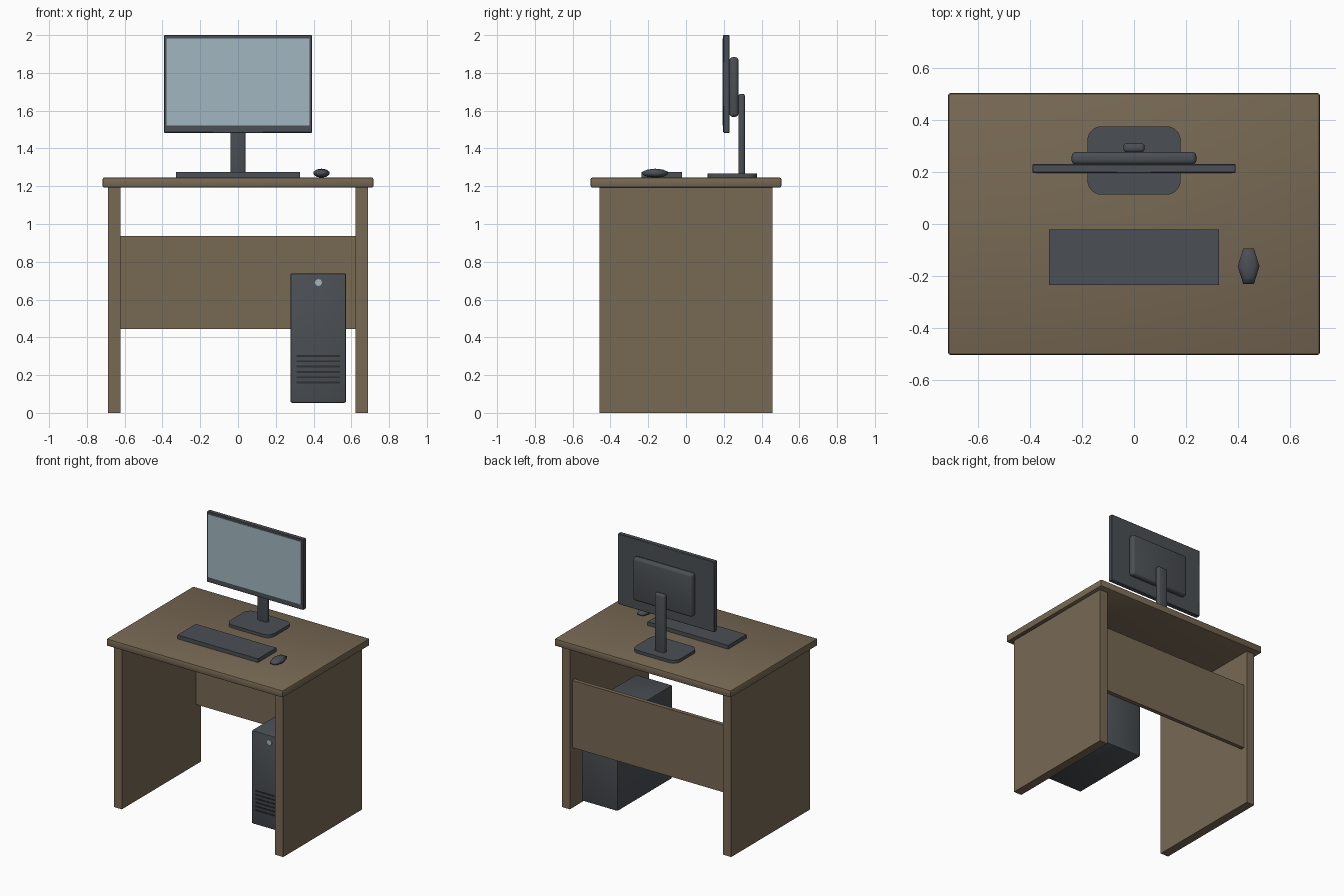
import bpy, bmesh, math
from mathutils import Matrix, Vector

if "Cube" in bpy.data.objects:
    bpy.data.objects.remove(bpy.data.objects["Cube"])


def material(name, rgb):
    m = bpy.data.materials.new(name)
    m.diffuse_color = (*rgb, 1)
    m.use_nodes = True
    m.node_tree.nodes["Principled BSDF"].inputs["Base Color"].default_value = m.diffuse_color
    return m


WOOD = material("brown wood", (0.185, 0.140, 0.088))
DARK = material("charcoal plastic", (0.070, 0.079, 0.089))
GLASS = material("pale blue screen", (0.36, 0.47, 0.53))
BLACK = material("dark vent", (0.025, 0.028, 0.032))


def finish(bm, name, mat, smooth=False):
    bmesh.ops.recalc_face_normals(bm, faces=bm.faces)
    me = bpy.data.meshes.new(name)
    bm.to_mesh(me)
    bm.free()
    me.materials.append(mat)
    ob = bpy.data.objects.new(name, me)
    bpy.context.collection.objects.link(ob)
    if smooth:
        bpy.ops.object.select_all(action='DESELECT')
        ob.select_set(True)
        bpy.context.view_layer.objects.active = ob
        bpy.ops.object.shade_smooth_by_angle(angle=math.radians(40))
    return ob


def box(name, mat, x, y, z, bevel=0, segments=2, axis=None):
    """Box from min/max ranges; bevel all edges, or only those along one axis."""
    bm = bmesh.new()
    size = [r[1] - r[0] for r in (x, y, z)]
    mid = [(r[0] + r[1]) / 2 for r in (x, y, z)]
    bmesh.ops.create_cube(bm, size=1, matrix=Matrix.Translation(mid) @ Matrix.Diagonal((*size, 1)))
    if bevel:
        edges = [e for e in bm.edges if axis is None or
                 abs((e.verts[0].co - e.verts[1].co).normalized()[axis]) > 0.9]
        bmesh.ops.bevel(bm, geom=edges, offset=bevel, segments=segments, profile=0.5,
                        affect='EDGES')
    return finish(bm, name, mat, bool(bevel))


# Desk
box("desk_top", WOOD, (-0.717, 0.717), (-0.505, 0.505), (1.193, 1.246), 0.009)
for side, name in ((-1, "left_side_panel"), (1, "right_side_panel")):
    box(name, WOOD, sorted((side * 0.623, side * 0.688)), (-0.458, 0.458), (0, 1.195))
box("back_panel", WOOD, (-0.625, 0.625), (0.40, 0.43), (0.443, 0.936))

# Monitor
box("monitor_frame", DARK, (-0.392, 0.392), (0.197, 0.231), (1.483, 2.0), 0.003, 1)
box("monitor_screen", GLASS, (-0.378, 0.378), (0.194, 0.199), (1.521, 1.983))
box("monitor_back_housing", DARK, (-0.241, 0.241), (0.229, 0.278), (1.567, 1.883), 0.018, 3)
box("monitor_post", DARK, (-0.041, 0.041), (0.277, 0.312), (1.25, 1.689), 0.013, 3)
box("monitor_base", DARK, (-0.18, 0.18), (0.113, 0.377), (1.245, 1.268), 0.055, 6, axis=2)

# Keyboard
box("keyboard", DARK, (-0.327, 0.327), (-0.235, -0.022), (1.245, 1.274))

# Mouse: six-sided squashed ball
bm = bmesh.new()
bmesh.ops.create_uvsphere(bm, u_segments=6, v_segments=5, radius=1)
if max(v.co.x for v in bm.verts) < max(v.co.y for v in bm.verts):
    bmesh.ops.rotate(bm, verts=bm.verts, matrix=Matrix.Rotation(math.pi / 2, 3, 'Z'))
bmesh.ops.scale(bm, verts=bm.verts, vec=Vector((0.044, 0.082, 0.024)))
bmesh.ops.translate(bm, verts=bm.verts, vec=Vector((0.442, -0.163, 1.269)))
mouse = finish(bm, "mouse", DARK)
mouse.data.polygons.foreach_set("use_smooth", [True] * len(mouse.data.polygons))

# Computer tower
box("computer_tower", DARK, (0.277, 0.573), (-0.24, 0.398), (0.053, 0.739), 0.01)
for i in range(6):
    z = 0.160 + i * 0.0284
    box(f"tower_vent_{i + 1}", BLACK, (0.311, 0.539), (-0.244, -0.238), (z - 0.005, z + 0.005))
bm = bmesh.new()
bmesh.ops.create_cone(bm, cap_ends=True, segments=16, radius1=0.018, radius2=0.018, depth=0.009,
                      matrix=Matrix.Translation((0.426, -0.241, 0.69)) @
                      Matrix.Rotation(math.pi / 2, 4, 'X'))
finish(bm, "power_button", GLASS, True)
